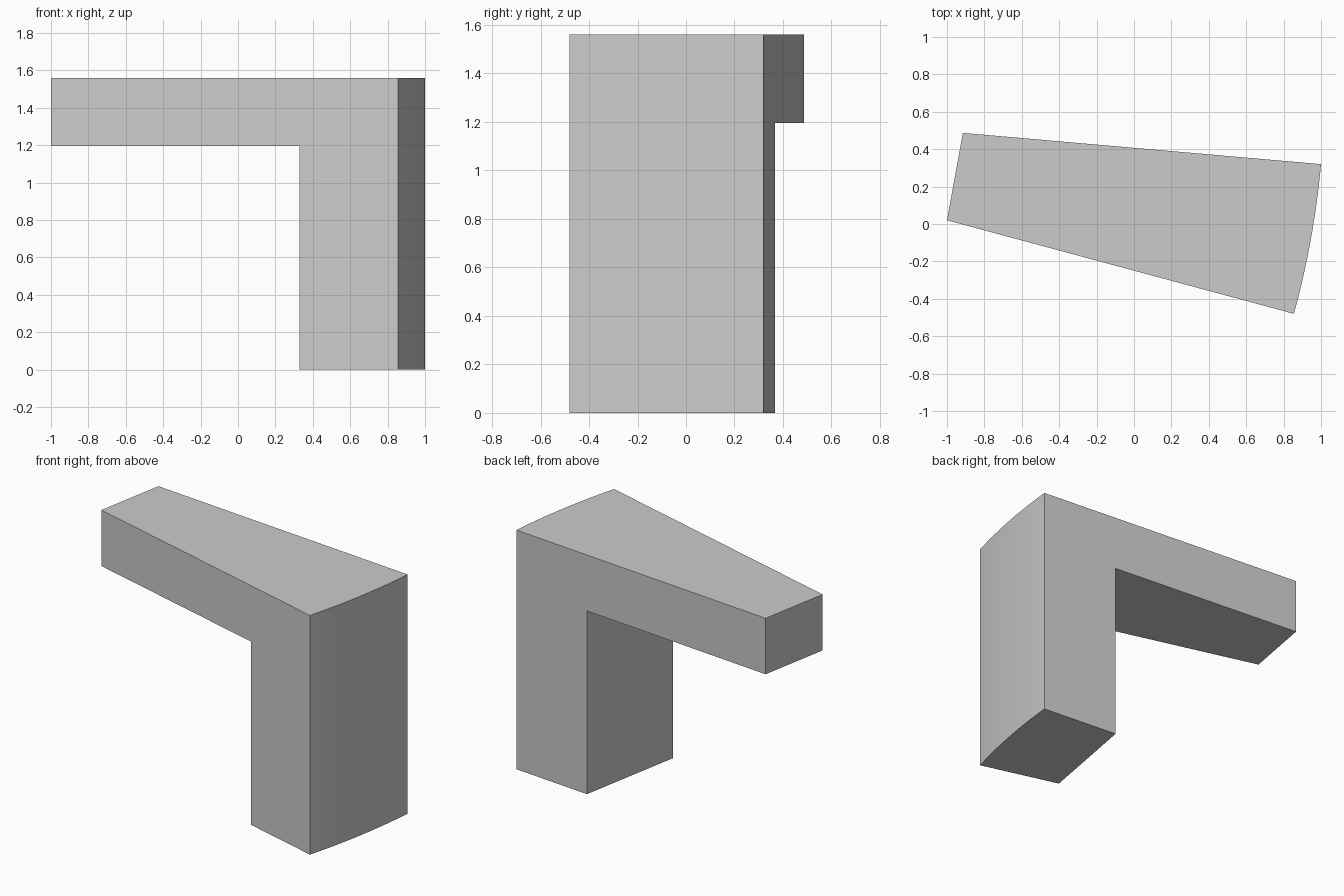
import bpy, bmesh, math
from mathutils import Vector

cube = bpy.data.objects.get("Cube")
if cube:
    bpy.data.objects.remove(cube, do_unlink=True)

HEIGHT, UNDERSIDE, ARC_STEPS = 1.56, 1.195, 16

# Plan corners: narrow end, inner face of the leg, curved outer face
tip_front, tip_back = Vector((-1, 0.02)), Vector((-0.915, 0.487))
leg_front, leg_back = Vector((0.33, -0.338)), Vector((0.458, 0.367))
outer_front, outer_back = Vector((0.855, -0.48)), Vector((1, 0.32))


def arc(start, end, sweep, steps):
    """Points along a shallow arc bulging to the right of start to end."""
    chord = end - start
    radius = chord.length / (2 * math.sin(sweep / 2))
    outward = Vector((chord.y, -chord.x)).normalized()
    centre = (start + end) / 2 - outward * radius * math.cos(sweep / 2)
    first = math.atan2(start.y - centre.y, start.x - centre.x)
    return [centre + radius * Vector((math.cos(a), math.sin(a)))
            for a in (first + sweep * i / steps for i in range(steps + 1))]


def extrude(bm, faces, dz):
    result = bmesh.ops.extrude_face_region(bm, geom=faces, use_keep_orig=True)
    verts = [g for g in result["geom"] if isinstance(g, bmesh.types.BMVert)]
    bmesh.ops.translate(bm, verts=verts, vec=(0, 0, dz))


# Plan faces at the underside of the overhang
bm = bmesh.new()
add = lambda p: bm.verts.new((p.x, p.y, UNDERSIDE))
inner_front, inner_back = add(leg_front), add(leg_back)
curve = [add(p) for p in arc(outer_front, outer_back, math.radians(10.15), ARC_STEPS)]
overhang = bm.faces.new([add(tip_front), inner_front, inner_back, add(tip_back)])
leg = bm.faces.new([inner_front, *curve, inner_back])

# Top slab upwards, leg downwards, then remove the shared inner face
extrude(bm, [overhang, leg], HEIGHT - UNDERSIDE)
extrude(bm, [leg], -UNDERSIDE)
bmesh.ops.delete(bm, geom=[leg], context="FACES_ONLY")
bmesh.ops.recalc_face_normals(bm, faces=bm.faces)
bmesh.ops.dissolve_limit(bm, angle_limit=math.radians(0.2),
                         verts=bm.verts, edges=bm.edges)

mesh = bpy.data.meshes.new("curved_corner_block")
bm.to_mesh(mesh)
bm.free()
block = bpy.data.objects.new("curved_corner_block", mesh)
bpy.context.collection.objects.link(block)

# Plain grey finish
grey = bpy.data.materials.new("plain_grey")
grey.use_nodes = True
colour = (0.6, 0.6, 0.6, 1)
grey.diffuse_color = colour
grey.node_tree.nodes["Principled BSDF"].inputs["Base Color"].default_value = colour
mesh.materials.append(grey)

bpy.context.view_layer.objects.active = block
block.select_set(True)
bpy.ops.object.shade_smooth_by_angle(angle=math.radians(30))
